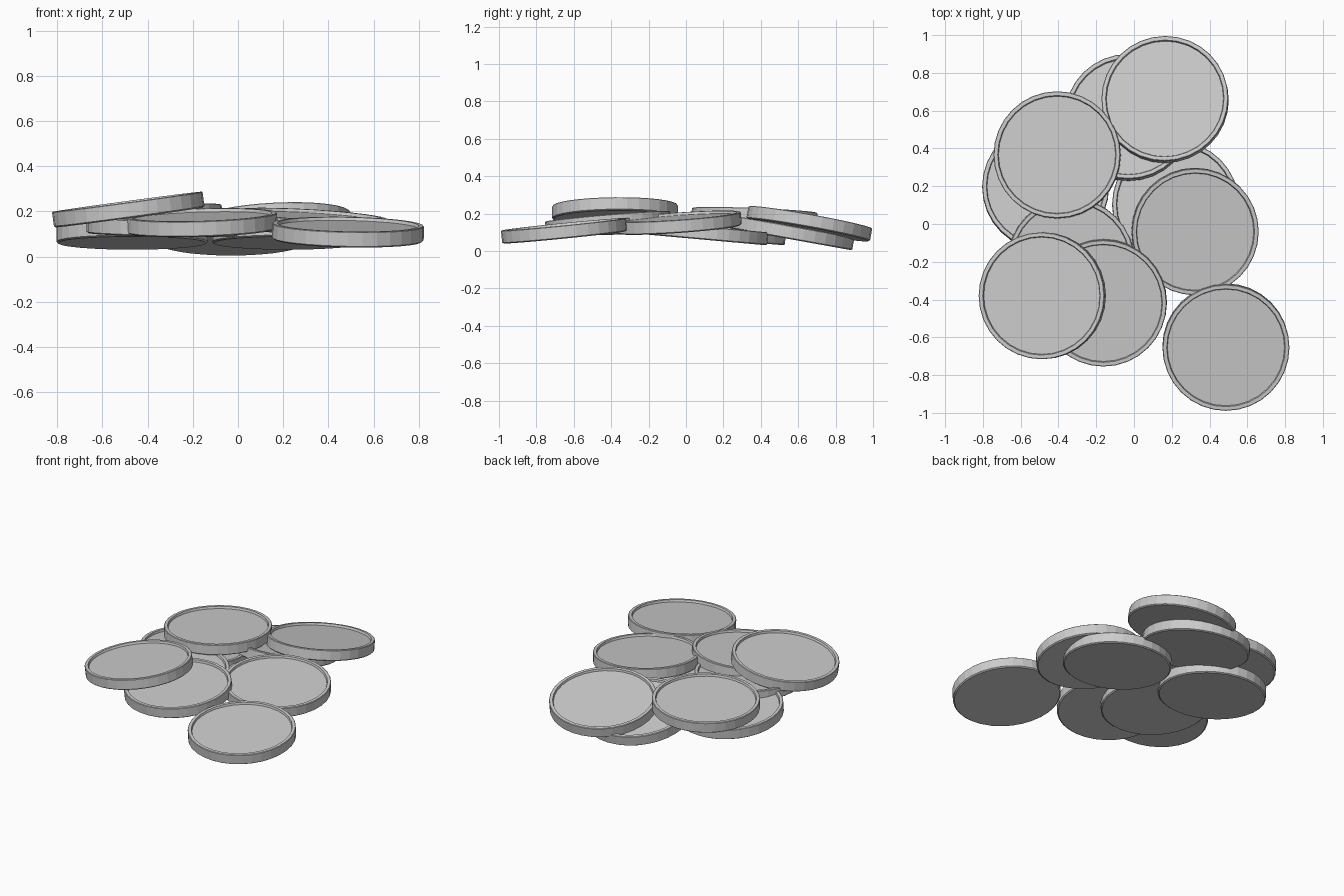
import bpy, bmesh, math
from mathutils import Vector

if "Cube" in bpy.data.objects:
    bpy.data.objects.remove(bpy.data.objects["Cube"])

R, T = 0.336, 0.070   # disc radius and thickness
SIDES = 32

# half cross-section of one disc: (radius, height), origin at centre of the top rim plane
PROFILE = [(R - 0.008, -T), (R, -T + 0.006), (R, -0.003), (R - 0.003, 0),
           (R - 0.022, 0), (R - 0.026, -0.014)]


def disc_mesh():
    bm = bmesh.new()
    rings = []
    for r, z in PROFILE:
        rings.append([bm.verts.new((r * math.cos(2 * math.pi * i / SIDES),
                                    r * math.sin(2 * math.pi * i / SIDES), z))
                      for i in range(SIDES)])
    for a, b in zip(rings, rings[1:]):
        for i in range(SIDES):
            j = (i + 1) % SIDES
            bm.faces.new((a[i], a[j], b[j], b[i]))
    bm.faces.new(rings[0][::-1])   # underside
    bm.faces.new(rings[-1])        # recessed top
    bmesh.ops.recalc_face_normals(bm, faces=bm.faces)
    me = bpy.data.meshes.new("disc")
    bm.to_mesh(me)
    bm.free()
    return me


# name: x, y, z of top centre, slope along x, slope along y
DISCS = {
    "disc_back_bottom": (-0.030, 0.570, 0.132, 0.00, -0.18),
    "disc_back_top": (0.163, 0.665, 0.180, 0.05, -0.18),
    "disc_left_bottom": (-0.468, 0.200, 0.130, 0.00, -0.09),
    "disc_left_top": (-0.408, 0.367, 0.217, 0.04, -0.04),
    "disc_middle": (-0.333, -0.200, 0.168, -0.02, 0.03),
    "disc_front_middle": (-0.163, -0.420, 0.185, 0.03, 0.085),
    "disc_front_left": (-0.490, -0.380, 0.243, 0.135, 0.01),
    "disc_right_bottom": (0.220, 0.105, 0.130, 0.00, -0.09),
    "disc_right_top": (0.325, -0.042, 0.186, -0.06, 0.07),
    "disc_front_right": (0.487, -0.655, 0.143, -0.02, 0.10),
}

mesh = disc_mesh()
for name, (x, y, z, sx, sy) in DISCS.items():
    ob = bpy.data.objects.new(name, mesh)
    bpy.context.collection.objects.link(ob)
    ob.location = (x, y, z)
    # lean the disc so its face follows the given slopes
    up = Vector((-sx, -sy, 1)).normalized()
    ob.rotation_mode = 'QUATERNION'
    ob.rotation_quaternion = Vector((0, 0, 1)).rotation_difference(up)
